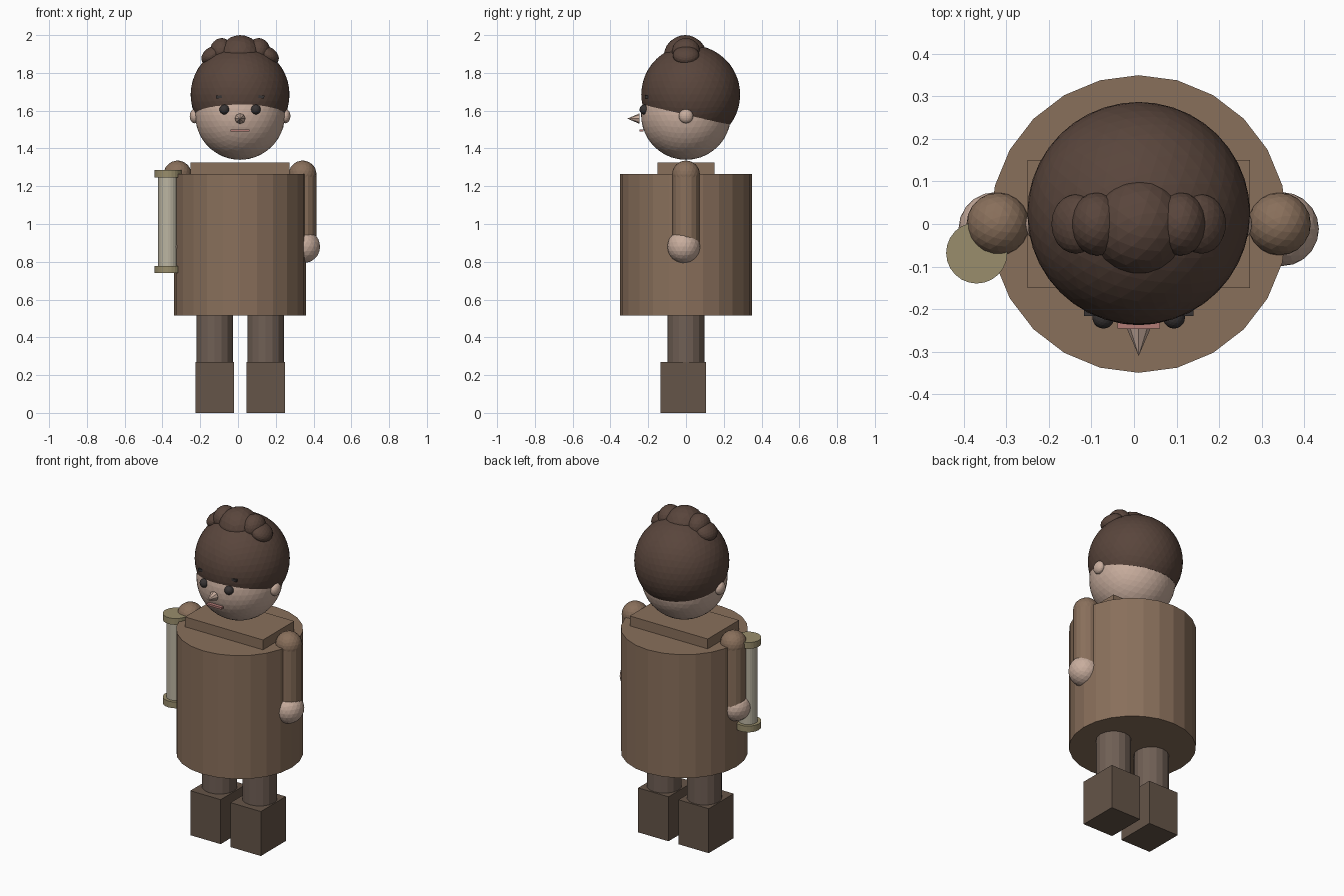
import bpy, bmesh, math
from mathutils import Vector, Matrix

if "Cube" in bpy.data.objects:
    bpy.data.objects.remove(bpy.data.objects["Cube"])

CX = 0.011  # body axis, shifted slightly by the scroll on one side


def colour(name, rgb):
    m = bpy.data.materials.new(name)
    m.diffuse_color = (*rgb, 1)
    m.use_nodes = True
    m.node_tree.nodes["Principled BSDF"].inputs["Base Color"].default_value = m.diffuse_color
    return m


SKIN = colour("skin", (0.58, 0.42, 0.34))
HAIR = colour("hair", (0.10, 0.06, 0.045))
COAT = colour("coat", (0.25, 0.16, 0.105))
LEG = colour("trousers", (0.16, 0.115, 0.09))
BOOT = colour("boots", (0.13, 0.09, 0.065))
DARK = colour("dark", (0.04, 0.035, 0.035))
LIP = colour("lip", (0.45, 0.2, 0.18))
PAPER = colour("paper", (0.5, 0.46, 0.36))
BRASS = colour("brass", (0.32, 0.27, 0.15))


def finish(name, mat):
    o = bpy.context.object
    o.name = name
    o.data.materials.append(mat)
    return o


def ball(name, mat, loc, r, scale=(1, 1, 1), rot=(0, 0, 0), sub=3):
    bpy.ops.mesh.primitive_ico_sphere_add(subdivisions=sub, radius=r, location=loc, rotation=rot)
    o = finish(name, mat)
    o.scale = scale
    return o


def box(name, mat, lo, hi, rot=(0, 0, 0)):
    lo, hi = Vector(lo), Vector(hi)
    bpy.ops.mesh.primitive_cube_add(size=1, location=(lo + hi) / 2, rotation=rot)
    o = finish(name, mat)
    o.scale = hi - lo
    return o


def tube(name, mat, x, y, z0, z1, r, sides=24):
    bpy.ops.mesh.primitive_cylinder_add(vertices=sides, radius=r, depth=z1 - z0,
                                        location=(x, y, (z0 + z1) / 2))
    return finish(name, mat)


# coat and collar
tube("coat", COAT, CX, 0, 0.515, 1.265, 0.35)
box("collar", COAT, (CX - 0.262, -0.15, 1.2), (CX + 0.262, 0.15, 1.325))

# head
ball("head", SKIN, (CX, 0, 1.578), 0.238, sub=4)

# hair: sphere cut by a plane that drops towards the back
hair = ball("hair", HAIR, (CX, 0.025, 1.685), 0.262, sub=4)
bm = bmesh.new()
bm.from_mesh(hair.data)
normal = Vector((0, math.sin(0.2), math.cos(0.2)))
cut = bmesh.ops.bisect_plane(bm, geom=bm.verts[:] + bm.edges[:] + bm.faces[:],
                             plane_co=normal * -0.114, plane_no=normal, clear_inner=True)
bmesh.ops.holes_fill(bm, edges=[e for e in bm.edges if e.is_boundary])
bm.to_mesh(hair.data)
bm.free()

# bun on the crown
ball("bun", HAIR, (CX, -0.004, 1.885), 0.115)

# nose and mouth
bpy.ops.mesh.primitive_cone_add(vertices=8, radius1=0.028, depth=0.065,
                                location=(CX, -0.278, 1.558), rotation=(math.pi / 2, 0, 0))
finish("nose", SKIN)
box("mouth", LIP, (CX - 0.05, -0.246, 1.489), (CX + 0.05, -0.226, 1.501))

# mirrored parts
for side, s in (("left", 1), ("right", -1)):
    ball(f"{side}_inner_curl", HAIR, (CX + s * 0.098, 0, 1.913), 0.073, (0.85, 1.02, 0.98))
    ball(f"{side}_outer_curl", HAIR, (CX + s * 0.148, 0, 1.893), 0.07,
         (0.9, 1, 0.62), (0, s * 0.6, 0))
    ball(f"{side}_eye", DARK, (CX + s * 0.083, -0.22, 1.606), 0.026)
    box(f"{side}_brow", DARK, (CX + s * 0.09 - 0.038, -0.217, 1.668),
        (CX + s * 0.09 + 0.038, -0.197, 1.683), (0, s * 0.1, 0))
    ball(f"{side}_ear", SKIN, (CX + s * 0.24, 0, 1.571), 0.038, (0.7, 1, 1))

    # arm
    ax = CX + s * 0.331
    ball(f"{side}_shoulder", COAT, (ax, 0, 1.262), 0.074)
    tube(f"{side}_arm", COAT, ax, 0, 0.885, 1.262, 0.073, 16)
    ball(f"{side}_hand", SKIN, (ax + s * 0.006, -0.012, 0.88), 0.087)

    # leg and boot
    lx = CX + s * 0.135
    tube(f"{side}_leg", LEG, lx, 0, 0.25, 0.56, 0.097, 16)
    box(f"{side}_boot", BOOT, (lx - 0.102, -0.135, 0), (lx + 0.102, 0.105, 0.27))

# scroll with end caps, held at the right hand
tube("scroll", PAPER, -0.37, -0.068, 0.76, 1.265, 0.053)
tube("scroll_top_cap", BRASS, -0.37, -0.068, 1.247, 1.285, 0.072)
tube("scroll_bottom_cap", BRASS, -0.37, -0.068, 0.74, 0.778, 0.072)
